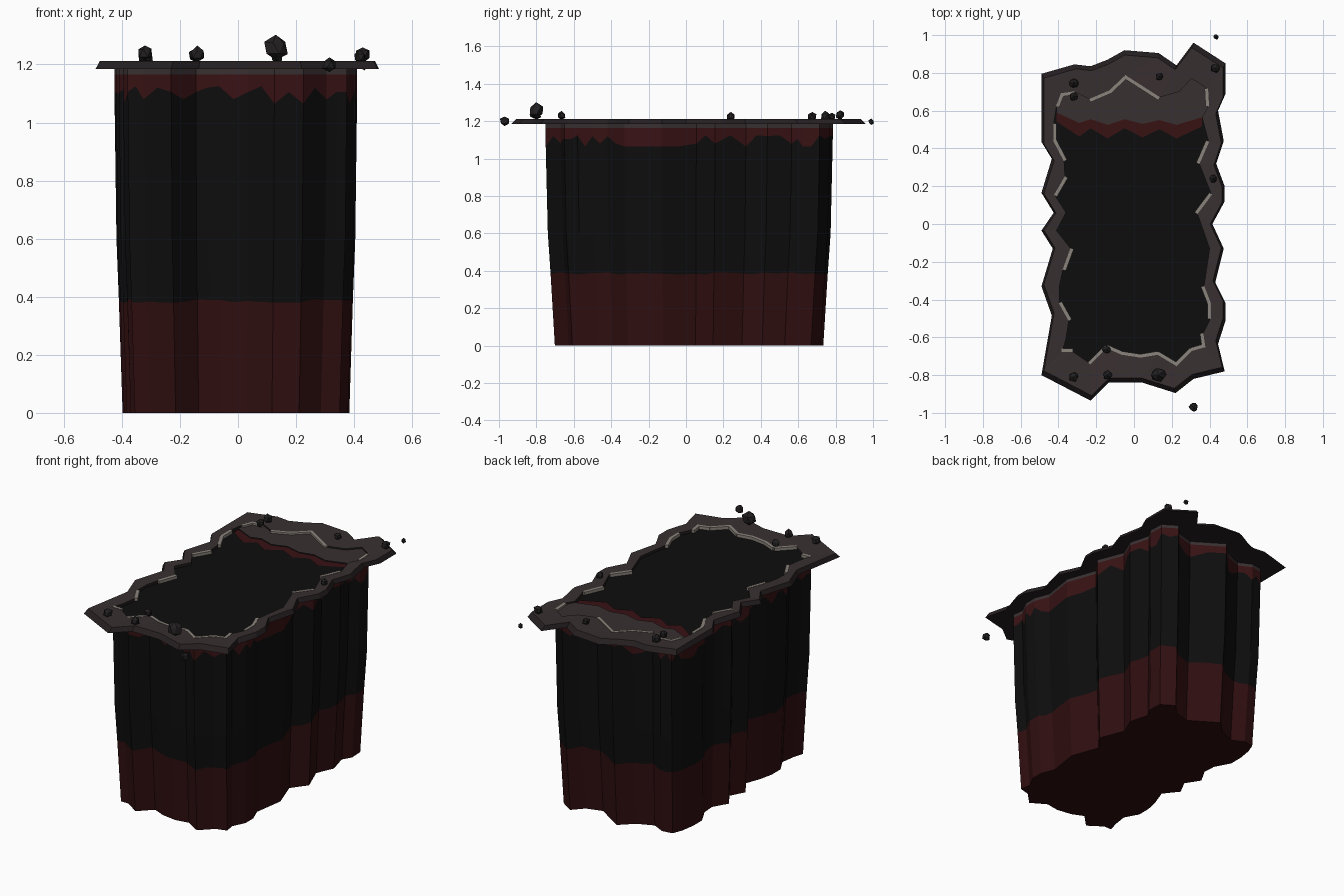
import bpy, bmesh, math, random
from mathutils import Vector

if "Cube" in bpy.data.objects:
    bpy.data.objects.remove(bpy.data.objects["Cube"])

random.seed(4)


def material(name, rgb):
    m = bpy.data.materials.new(name)
    m.diffuse_color = (*rgb, 1)
    m.use_nodes = True
    m.node_tree.nodes["Principled BSDF"].inputs["Base Color"].default_value = m.diffuse_color
    return m


STONE = material("brown stone", (0.040, 0.029, 0.030))
EDGE = material("dark stone edge", (0.018, 0.013, 0.014))
RED = material("dried red", (0.040, 0.006, 0.007))
MAROON = material("deep maroon", (0.029, 0.0045, 0.005))
BLACK = material("black", (0.0042, 0.0042, 0.0042))
CHIP = material("pale chipped edge", (0.26, 0.23, 0.20))
ROCK = material("charcoal rock", (0.016, 0.014, 0.015))


def finish(bm, name, *mats):
    mesh = bpy.data.meshes.new(name)
    bm.to_mesh(mesh)
    bm.free()
    for m in mats:
        mesh.materials.append(m)
    ob = bpy.data.objects.new(name, mesh)
    bpy.context.collection.objects.link(ob)
    return ob


def loop(bm, pts, z, scale=1.0):
    return [bm.verts.new((x * scale, y * scale, z)) for x, y in pts]


def bridge(bm, a, b, mat=0):
    for i in range(len(a)):
        j = (i + 1) % len(a)
        bm.faces.new((a[i], a[j], b[j], b[i])).material_index = mat


def ring_fill(bm, a, b, up, mat=0):
    """Fill the flat band between two closed loops."""
    edges = []
    for lp in (a, b):
        for i in range(len(lp)):
            pair = (lp[i], lp[(i + 1) % len(lp)])
            edges.append(bm.edges.get(pair) or bm.edges.new(pair))
    res = bmesh.ops.triangle_fill(bm, edges=edges, use_beauty=True)
    for f in res["geom"]:
        if isinstance(f, bmesh.types.BMFace):
            f.normal_update()
            f.material_index = mat
            if f.normal.z * up < 0:
                f.normal_flip()


def plate(name, pts, z, mat):
    bm = bmesh.new()
    f = bm.faces.new(loop(bm, pts, z))
    f.normal_update()
    if f.normal.z < 0:
        f.normal_flip()
    bmesh.ops.triangulate(bm, faces=[f])
    return finish(bm, name, mat)


# Counter-clockwise jagged outlines of the rim and of the opening
OUTER = [(-.49, -.80), (-.23, -.935), (-.135, -.84), (.045, -.84), (.22, -.895),
         (.315, -.82), (.48, -.78), (.445, -.635), (.485, -.51), (.485, -.42),
         (.43, -.31), (.475, -.13), (.415, 0), (.48, .12), (.48, .20),
         (.435, .32), (.475, .44), (.445, .60), (.485, .69), (.485, .85),
         (.315, .96), (.225, .84), (.13, .905), (-.05, .92), (-.14, .87),
         (-.23, .835), (-.315, .845), (-.49, .795), (-.49, .435), (-.435, .345),
         (-.49, .165), (-.425, .06), (-.49, -.035), (-.43, -.13), (-.49, -.33),
         (-.435, -.485)]
INNER = [(-.38, -.675), (-.325, -.675), (-.23, -.74), (-.145, -.655), (-.065, -.69),
         (.035, -.705), (.125, -.69), (.225, -.75), (.305, -.67), (.375, -.65),
         (.365, -.58), (.405, -.50), (.405, -.42), (.37, -.33), (.40, -.13),
         (.335, .055), (.41, .155), (.345, .32), (.395, .435), (.36, .565),
         (.395, .625), (.39, .715), (.305, .77), (.24, .70), (.135, .67),
         (-.045, .785), (-.13, .705), (-.235, .66), (-.315, .70), (-.385, .69),
         (-.41, .625), (-.425, .53), (-.425, .44), (-.37, .335), (-.365, .25),
         (-.42, .155), (-.36, .06), (-.41, -.035), (-.335, -.13), (-.375, -.24),
         (-.395, -.33), (-.395, -.42), (-.345, -.51), (-.36, -.61)]
BASE, TOP, CAP = 1.185, 1.212, 1.19

# Rim slab: sloped skirt, top band, inner lip, underside
bm = bmesh.new()
low = loop(bm, OUTER, BASE)
high = loop(bm, OUTER, TOP, 0.972)
lip = loop(bm, INNER, TOP - .005)
foot = loop(bm, INNER, BASE)
bridge(bm, low, high, 1)
bridge(bm, lip, foot, 1)
ring_fill(bm, high, lip, 1)
ring_fill(bm, low, foot, -1, 1)
finish(bm, "rim", STONE, EDGE)

# Shaft wall in stacked colour bands with a ragged red drip line
fine = []
for i, (x, y) in enumerate(INNER):
    nx, ny = INNER[(i + 1) % len(INNER)]
    fine += [(x, y), ((x + nx) / 2, (y + ny) / 2)]
bm = bmesh.new()
rows = [loop(bm, fine, z, s) for z, s in
        ((0, .935), (.385, .965), (.60, .985), (1.10, 1), (1.165, 1), (BASE, 1))]
for v in rows[1]:
    v.co.z += random.uniform(-.007, .007)
for v in rows[3]:
    v.co.z += random.choice((-.035, -.02, .005, .02, .025))
for k, mat in enumerate((0, 1, 1, 2, 3)):
    bridge(bm, rows[k], rows[k + 1], mat)
floor = bm.faces.new(rows[0][::-1])
bmesh.ops.triangulate(bm, faces=[floor])
finish(bm, "shaft", MAROON, BLACK, RED, STONE)

# Dark mouth, and the stone ledge with a red border at the back
plate("mouth", INNER, CAP, BLACK)
front = [(-.41, .59), (-.29, .535), (-.23, .555), (-.14, .525), (-.05, .555),
         (.045, .53), (.135, .55), (.225, .525), (.36, .565)]
back = INNER[20:31]
plate("ledge", front + back, CAP + .008, STONE)
stain = [(x, y - .06 + .012 * (-1) ** i) for i, (x, y) in enumerate(front)]
plate("ledge_stain", stain + front[::-1], CAP + .004, RED)

# Pale chipped strips along parts of the opening
bm = bmesh.new()
for start, end in ((0, 1), (2, 10), (11, 13), (15, 16), (17, 18), (20, 21), (24, 27),
                   (28, 30), (31, 33), (34, 35), (38, 39), (41, 42)):
    for i in range(start, end):
        a, b = Vector(INNER[i]), Vector(INNER[i + 1])
        d = (b - a).normalized()
        n = Vector((-d.y, d.x)) * .016
        a, b = a - d * .003, b + d * .003
        pts = [a - n * .15, b - n * .15, b + n, a + n]
        lo = loop(bm, pts, CAP + .001)
        hi = loop(bm, pts, TOP - .003)
        bridge(bm, lo, hi)
        bm.faces.new(hi)
        bm.faces.new(lo[::-1])
finish(bm, "chipped_edge", CHIP)

# Loose rocks: x, y, z, radius
for x, y, z, r in ((-.32, .745, 1.225, .027), (-.32, .675, 1.225, .024),
                   (.135, .78, 1.225, .022), (.43, .825, 1.235, .026),
                   (.435, .99, 1.197, .015), (.42, .24, 1.225, .021),
                   (-.145, -.665, 1.23, .024), (-.32, -.81, 1.24, .028),
                   (-.14, -.80, 1.235, .025), (.13, -.80, 1.257, .041),
                   (.315, -.97, 1.20, .026)):
    bm = bmesh.new()
    bmesh.ops.create_icosphere(bm, subdivisions=1, radius=r)
    for v in bm.verts:
        v.co *= random.uniform(.85, 1.15)
        v.co.z *= 1.05
    ob = finish(bm, "rock", ROCK)
    ob.location = (x, y, z)
    ob.rotation_euler = (0, 0, random.uniform(0, math.tau))
